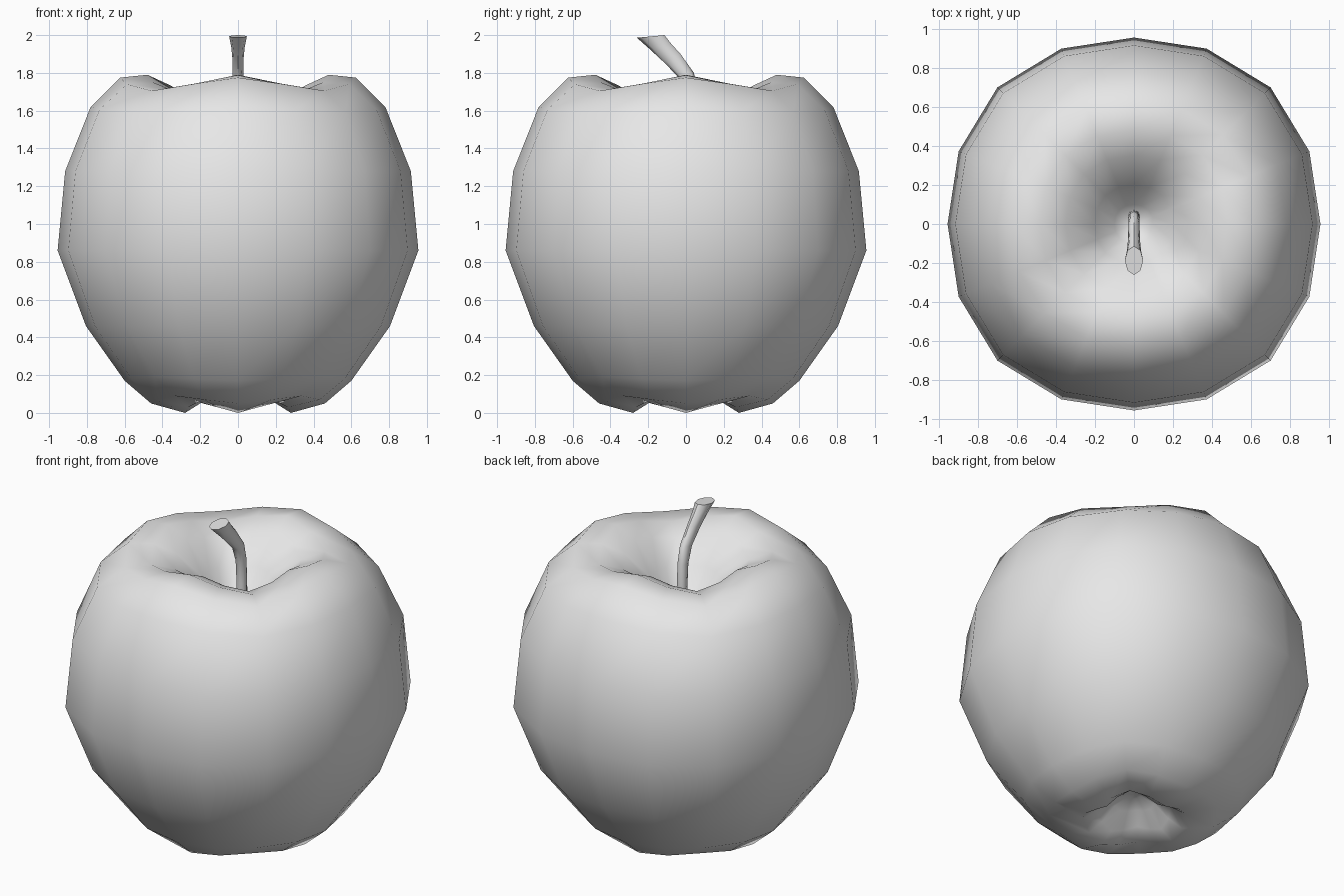
import bpy, bmesh
from math import sin, cos, pi, radians

cube = bpy.data.objects.get("Cube")
if cube:
    bpy.data.objects.remove(cube, do_unlink=True)


def make_material(name, rgb):
    mat = bpy.data.materials.new(name)
    mat.use_nodes = True
    mat.diffuse_color = (*rgb, 1)
    mat.node_tree.nodes["Principled BSDF"].inputs["Base Color"].default_value = (*rgb, 1)
    return mat


def angles(sides):
    return [2 * pi * i / sides for i in range(sides)]


def loft(name, rings, mat, angle):
    """Skin a stack of point rings, closing both ends, and shade it smooth."""
    bm = bmesh.new()
    loops = [[bm.verts.new(p) for p in ring] for ring in rings]
    for low, high in zip(loops, loops[1:]):
        n = len(low)
        for i in range(n):
            j = (i + 1) % n
            bm.faces.new((low[i], low[j], high[j], high[i]))
    for loop in (loops[0], loops[-1]):
        cap = bm.faces.new(loop)
        if len(loop) > 8:
            bmesh.ops.poke(bm, faces=[cap])
    bmesh.ops.recalc_face_normals(bm, faces=bm.faces[:])
    mesh = bpy.data.meshes.new(name)
    bm.to_mesh(mesh)
    bm.free()
    mesh.materials.append(mat)
    obj = bpy.data.objects.new(name, mesh)
    bpy.context.collection.objects.link(obj)
    bpy.ops.object.select_all(action='DESELECT')
    obj.select_set(True)
    bpy.context.view_layer.objects.active = obj
    bpy.ops.object.shade_smooth_by_angle(angle=radians(angle))
    return obj


grey = make_material("plain grey", (0.8, 0.8, 0.8))

# Fruit: radius, height and how far the ring shifts between the four lobes
profile = [
    (0.04, 0.20, 0), (0.12, 0.15, 0.01), (0.20, 0.05, 0.03),
    (0.28, 0.00, 0.03), (0.46, 0.05, 0.02), (0.60, 0.17, 0.01),
    (0.805, 0.46, 0), (0.955, 0.86, 0), (0.915, 1.28, 0),
    (0.78, 1.62, -0.015), (0.625, 1.775, -0.035), (0.48, 1.79, -0.04),
    (0.35, 1.73, -0.03), (0.20, 1.58, -0.01), (0.10, 1.43, 0), (0.03, 1.39, 0),
]


def fruit_ring(r, z, shift):
    ring = []
    for a in angles(16):
        lobe = 1 - cos(4 * a)
        rr = r * (1 + 0.018 * lobe)
        ring.append((rr * cos(a), rr * sin(a), z + shift * lobe))
    return ring


loft("fruit", [fruit_ring(*row) for row in profile], grey, 180)

# Stem: centre y, centre z, half width, half depth, tilt
stem_path = [
    (0.04, 1.36, 0.032, 0.032, 0), (0.038, 1.55, 0.03, 0.031, 0),
    (0.03, 1.69, 0.029, 0.034, 0.005), (0.0, 1.79, 0.029, 0.042, 0.01),
    (-0.075, 1.88, 0.03, 0.046, 0.02), (-0.135, 1.94, 0.036, 0.056, 0.015),
    (-0.187, 1.993, 0.047, 0.073, 0.007),
]
loft("stem", [[(w * cos(a), y + d * sin(a), z + t * sin(a)) for a in angles(8)]
              for y, z, w, d, t in stem_path], grey, 60)
